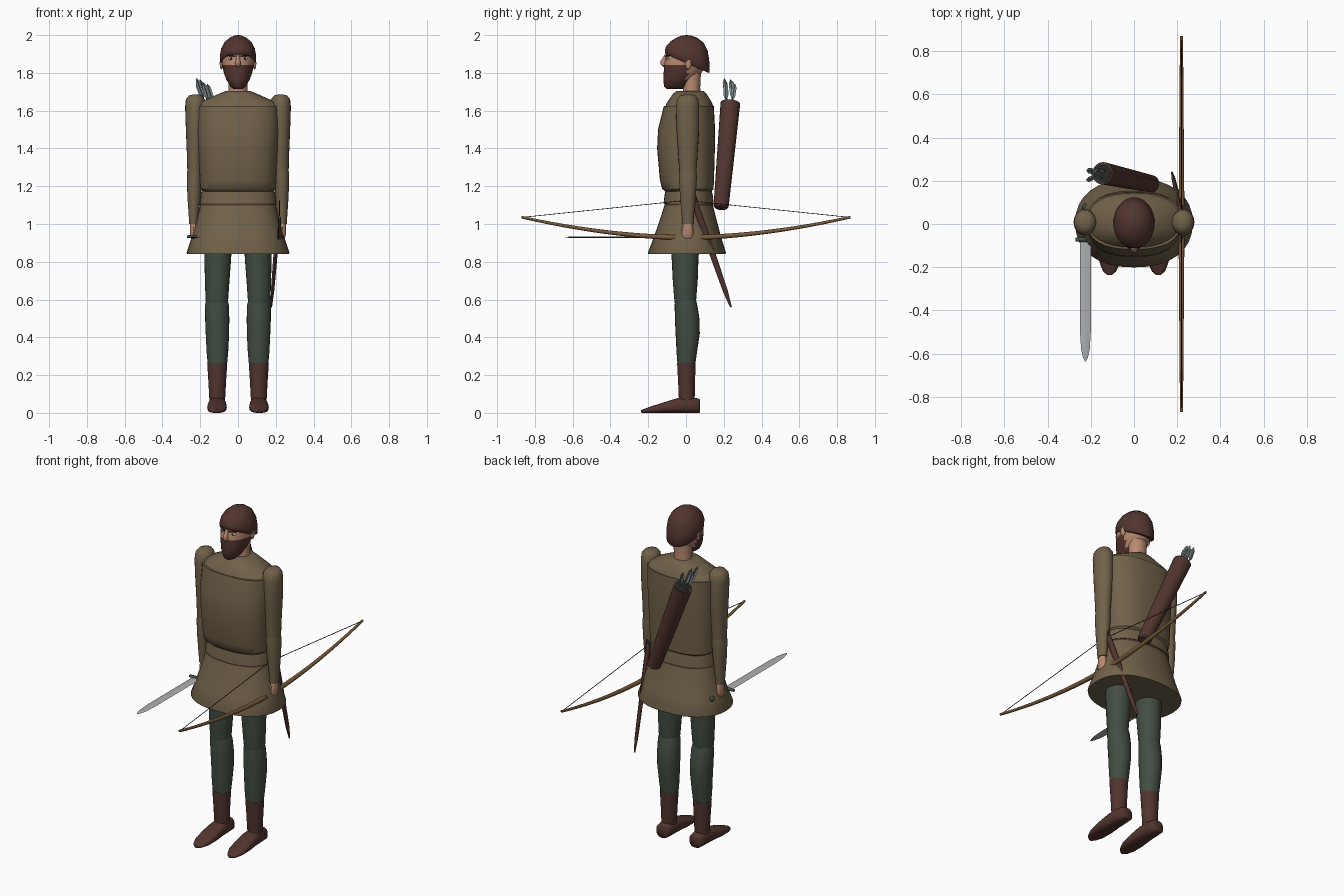
import bpy, bmesh, math
from mathutils import Vector


def mat(name, r, g, b):
    m = bpy.data.materials.new(name)
    m.diffuse_color = (r, g, b, 1)
    return m


TUNIC = mat("olive_tan_cloth", .165, .122, .068)
GREEN = mat("dark_green_cloth", .055, .075, .055)
BROWN = mat("dark_brown_leather", .085, .035, .028)
SKIN = mat("skin", .48, .25, .16)
WOOD = mat("bow_wood", .19, .105, .042)
STEEL = mat("steel", .42, .43, .44)
FEATHER = mat("grey_feather", .24, .28, .29)
DARK = mat("near_black", .02, .02, .02)
WHITE = mat("eye_white", .7, .7, .68)

X, Y, Z = Vector((1, 0, 0)), Vector((0, 1, 0)), Vector((0, 0, 1))


def loft(name, rings, m, n=24, u=X, v=Y, power=1.0, angle=40):
    """Skin rings (x, y, z, radius_u, radius_v, optional slope) into a capped solid."""
    bm = bmesh.new()
    loops = []
    for x, y, z, a, b, *slope in rings:
        loop = []
        for i in range(n):
            t = 2 * math.pi * i / n
            c, s = math.cos(t), math.sin(t)
            c = math.copysign(abs(c) ** power, c)
            s = math.copysign(abs(s) ** power, s)
            p = Vector((x, y, z)) + u * (a * c) + v * (b * s)
            if slope:
                p.z += slope[0] * b * s
            loop.append(bm.verts.new(p))
        loops.append(loop)
    for lo, hi in zip(loops, loops[1:]):
        for i in range(n):
            j = (i + 1) % n
            bm.faces.new((lo[i], lo[j], hi[j], hi[i]))
    bm.faces.new(loops[0])
    bm.faces.new(loops[-1])
    bmesh.ops.recalc_face_normals(bm, faces=bm.faces)
    me = bpy.data.meshes.new(name)
    bm.to_mesh(me)
    bm.free()
    me.materials.append(m)
    ob = bpy.data.objects.new(name, me)
    bpy.context.collection.objects.link(ob)
    bpy.ops.object.select_all(action='DESELECT')
    ob.select_set(True)
    bpy.context.view_layer.objects.active = ob
    bpy.ops.object.shade_smooth_by_angle(angle=math.radians(angle))
    return ob


def rod(name, p, q, radii, m, n=12):
    """Straight tapering part from p to q; radii is a list of (fraction, a, b)."""
    p, q = Vector(p), Vector(q)
    d = (q - p).normalized()
    ref = X if abs(d.x) < .9 else Z
    u = (ref - d * ref.dot(d)).normalized()
    return loft(name, [(*p.lerp(q, f), a, b) for f, a, b in radii], m, n, u, d.cross(u))


def ball(name, c, r, m, n=12):
    rings = []
    for k in range(9):
        t = math.pi * (k / 8 - .5)
        w = max(math.cos(t), .02)
        rings.append((c[0], c[1], c[2] + r[2] * math.sin(t), r[0] * w, r[1] * w))
    return loft(name, rings, m, n, angle=60)


# tunic: flared skirt, belt band, bloused chest, shoulder yoke
loft("tunic_skirt", [(0, .005, .84, .27, .205), (0, .005, .85, .272, .206),
                     (0, .008, .93, .245, .178), (0, .012, 1.03, .217, .148),
                     (0, .014, 1.10, .2, .128)], TUNIC, 32, power=.88)
loft("belt_cord", [(0, .014, 1.095, .2, .129), (0, .014, 1.112, .2, .129)],
     BROWN, 32, power=.88)
loft("tunic_waist", [(0, .014, 1.108, .203, .133), (0, .014, 1.15, .198, .128),
                     (0, .014, 1.18, .193, .122)], TUNIC, 32, power=.88)
loft("tunic_chest", [(0, .012, 1.17, .185, .118), (0, .01, 1.185, .2, .136),
                     (0, .005, 1.23, .203, .143), (0, 0, 1.4, .212, .153),
                     (0, .003, 1.5, .217, .151), (0, .015, 1.625, .218, .132)],
     TUNIC, 32, power=.8)
loft("tunic_yoke", [(0, .017, 1.62, .218, .128), (0, .018, 1.645, .2, .118),
                    (0, .02, 1.69, .1, .088), (0, .022, 1.705, .062, .072)],
     TUNIC, 32, power=.88, angle=50)

# head, with the lower front faces coloured as a face mask
loft("neck", [(0, .03, 1.66, .055, .052), (0, .03, 1.72, .05, .045),
              (0, .03, 1.82, .055, .05)], SKIN)
head = loft("head", [(0, -.06, 1.715, .024, .042), (0, -.056, 1.727, .04, .06),
                     (0, -.04, 1.765, .062, .08), (0, -.018, 1.8, .075, .1),
                     (0, -.004, 1.842, .084, .113), (0, .002, 1.88, .087, .11),
                     (0, .004, 1.93, .082, .1), (0, .005, 1.97, .055, .065)], SKIN, 32, angle=60)
head.data.materials.append(BROWN)
for f in head.data.polygons:
    if f.center.z < 1.842 and f.center.y < .0:
        f.material_index = 1
loft("cap", [(0, .006, 1.85, .09, .114, -.44), (0, .006, 1.855, .095, .118, -.43),
             (0, .006, 1.89, .096, .118, -.27), (0, .006, 1.93, .089, .109, -.12),
             (0, .006, 1.965, .07, .086, -.04), (0, .004, 1.988, .042, .052),
             (0, .002, 1.997, .02, .025), (0, .002, 2.0, .003, .003)], BROWN, 32, angle=55)
loft("nose", [(0, -.104, 1.897, .008, .008), (0, -.116, 1.865, .012, .018),
              (0, -.118, 1.847, .016, .018), (0, -.112, 1.832, .01, .01)], SKIN, 12, angle=60)

for side, s in (("left", 1), ("right", -1)):
    # face details
    ball(side + "_eye", (s * .037, -.096, 1.876), (.015, .007, .007), WHITE)
    ball(side + "_iris", (s * .037, -.1, 1.876), (.006, .005, .006), DARK)
    rod(side + "_eyebrow", (s * .014, -.109, 1.889), (s * .062, -.083, 1.893),
        [(0, .005, .003), (.5, .006, .005), (1, .002, .002)], DARK, 8)
    ball(side + "_ear", (s * .088, .012, 1.85), (.009, .018, .032), SKIN)

    # sleeves: upper arm and forearm
    loft(side + "_upper_sleeve", [
        (s * .225, .01, 1.685, .015, .02), (s * .225, .01, 1.68, .035, .04),
        (s * .226, .009, 1.66, .05, .056), (s * .227, .008, 1.62, .053, .062),
        (s * .227, .01, 1.5, .049, .06), (s * .228, .01, 1.38, .043, .052),
        (s * .23, .01, 1.27, .038, .045)], TUNIC, 20, angle=60)
    loft(side + "_lower_sleeve", [
        (s * .23, .01, 1.3, .037, .043), (s * .231, .01, 1.25, .04, .048),
        (s * .232, .01, 1.15, .036, .042), (s * .235, .01, 1.03, .025, .031),
        (s * .235, .01, 1.0, .023, .03)], TUNIC, 20)

    # fist around the held item
    loft(side + "_hand", [
        (s * .235, .01, 1.02, .017, .022), (s * .235, .01, .985, .019, .027),
        (s * .232, .008, .95, .022, .032), (s * .228, .008, .925, .021, .03),
        (s * .226, .008, .912, .013, .02)], SKIN, 16, angle=60)
    rod(side + "_thumb", (s * .232, -.018, .985), (s * .212, -.022, .93),
        [(0, .006, .006), (.4, .01, .01), (1, .006, .006)], SKIN, 10)

    # legs, boots and shoes
    loft(side + "_thigh", [
        (s * .105, -.005, .9, .072, .078), (s * .107, -.005, .82, .071, .071),
        (s * .11, -.004, .7, .065, .066), (s * .112, -.004, .6, .06, .058),
        (s * .112, -.004, .57, .055, .054)], GREEN)
    loft(side + "_shin", [
        (s * .112, -.002, .595, .058, .056), (s * .111, 0, .57, .063, .06),
        (s * .11, .006, .5, .064, .065), (s * .109, .009, .42, .062, .064),
        (s * .109, .004, .32, .057, .054), (s * .109, .002, .255, .051, .047)], GREEN)
    loft(side + "_boot_shaft", [
        (s * .11, .002, .265, .053, .049), (s * .11, .003, .17, .047, .045),
        (s * .11, .004, .075, .042, .042), (s * .11, .004, .05, .04, .04)], BROWN)
    loft(side + "_shoe", [
        (s * .11, .075, .036, .03, .034), (s * .11, .068, .038, .04, .038),
        (s * .11, .02, .042, .045, .042), (s * .11, -.04, .04, .047, .04),
        (s * .111, -.11, .029, .052, .029), (s * .112, -.18, .018, .047, .018),
        (s * .113, -.22, .011, .03, .011), (s * .113, -.237, .008, .01, .007)],
        BROWN, 20, X, Z, .75, 50)

# bow: long shallow curve thinning towards the tips, with a drawn string
bow = []
for k in range(25):
    y = -.87 + 1.74 * k / 24
    t = abs(y) / .87
    r = .014 - .007 * t
    bow.append((.22, y, .928 + .108 * t ** 1.8, r, r))
loft("bow", bow, WOOD, 12, X, Z)
loft("bow_grip", [(.22, y, .93, .016, .016) for y in (-.06, .06)], WOOD, 12, X, Z)
for name, y in (("front", -.86), ("back", .86)):
    rod(name + "_bowstring", (.22, y, 1.036), (.22, 0, 1.125),
        [(0, .002, .002), (1, .002, .002)], DARK, 6)

# sword held forward
loft("sword_blade", [(-.225, -.07, .93, .026, .004), (-.225, -.5, .93, .025, .004),
                     (-.225, -.58, .93, .02, .0035), (-.225, -.62, .93, .011, .003),
                     (-.225, -.638, .93, .001, .001)], STEEL, 4, X, Z, angle=15)
rod("sword_guard", (-.27, -.072, .933), (-.195, -.072, .933),
    [(0, .007, .009), (.5, .009, .011), (1, .007, .009)], GREEN)
rod("sword_grip", (-.225, -.07, .93), (-.225, .07, .93),
    [(0, .01, .01), (1, .01, .01)], GREEN)
ball("sword_pommel", (-.225, .078, .93), (.017, .017, .017), GREEN)

# scabbard hanging from the belt on the bow side
rod("scabbard", (.222, .04, 1.13), (.176, .238, .56),
    [(0, .012, .018), (.3, .012, .018), (.85, .009, .013), (1, .004, .005)], BROWN)
rod("scabbard_mouth", (.224, .033, 1.15), (.222, .041, 1.115),
    [(0, .014, .021), (1, .014, .021)], DARK)

# quiver slung across the back, with feathered arrows
low, high = Vector((.085, .185, 1.085)), Vector((-.145, .235, 1.64))
rod("quiver", low, high, [(0, .03, .03), (.015, .038, .04), (.5, .046, .046),
                          (1, .052, .052)], BROWN, 20)
rod("quiver_mouth", high, high + (high - low) * .004,
    [(0, .044, .044), (1, .044, .044)], DARK, 20)
for i, (dx, dy, h) in enumerate([(-.022, -.012, .13), (.004, -.024, .11), (.022, .004, .1),
                                 (-.006, .02, .125), (-.028, .012, .115)]):
    base = high + Vector((dx, dy, -.02))
    tip = base + Vector((-.4 * h, .02 * (i % 3 - 1), h + .02))
    rod(f"arrow_shaft_{i}", base, tip, [(0, .003, .003), (1, .003, .003)], FEATHER, 6)
    for k, (a, b) in enumerate([(.012, .0015), (.0015, .012)]):
        rod(f"arrow_feather_{i}_{k}", base, tip,
            [(.3, .002, .002), (.45, a, b), (.85, a, b), (1, .002, .002)], FEATHER, 4)
